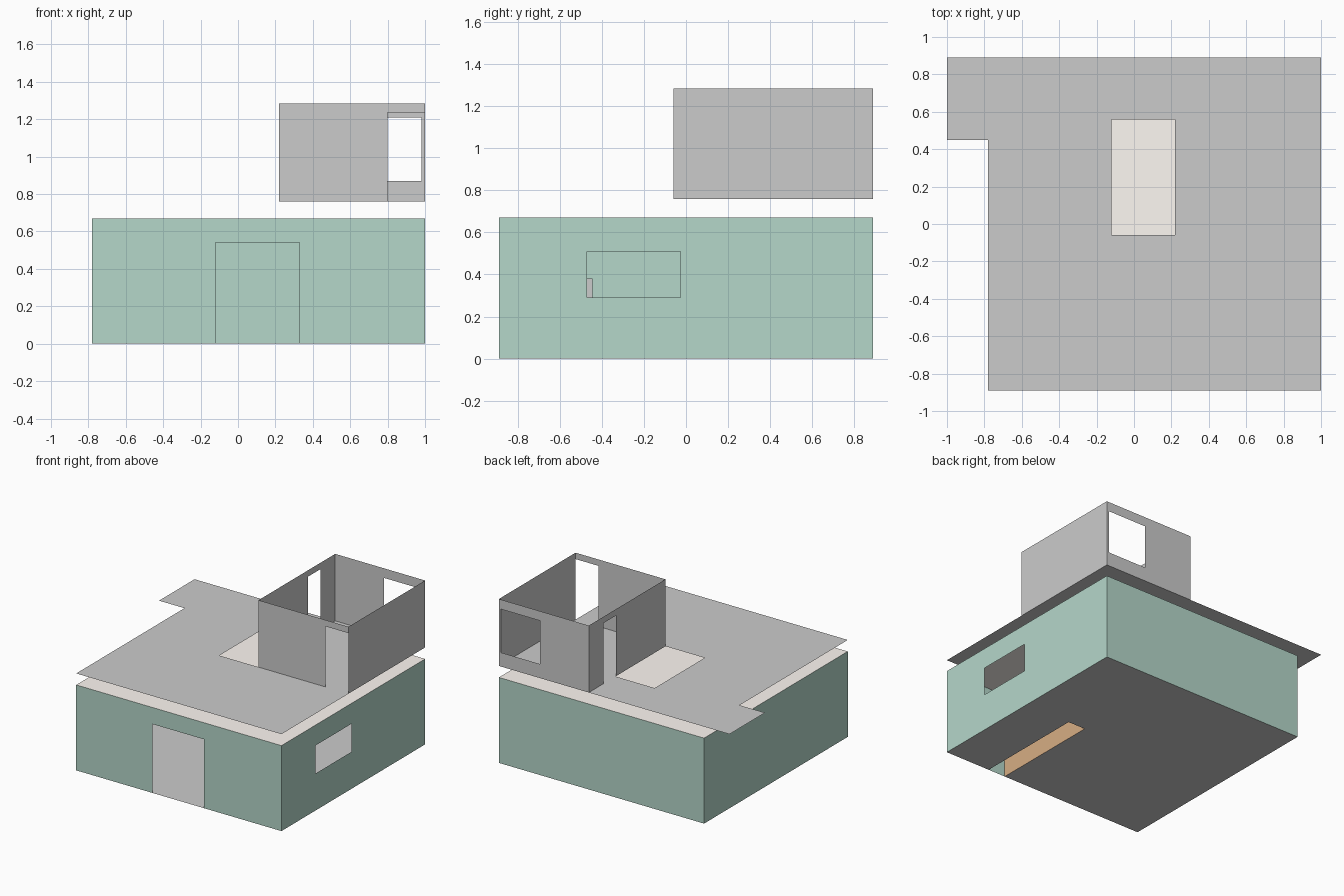
import bpy

if "Cube" in bpy.data.objects:
    bpy.data.objects.remove(bpy.data.objects["Cube"])

def material(name, rgb):
    m = bpy.data.materials.new(name)
    m.diffuse_color = (*rgb, 1)
    m.use_nodes = True
    m.node_tree.nodes["Principled BSDF"].inputs["Base Color"].default_value = m.diffuse_color
    return m

GREEN = material("green_paint", (0.46, 0.68, 0.59))
CREAM = material("cream_ceiling", (1.0, 0.95, 0.90))
ORANGE = material("orange_wood", (0.68, 0.42, 0.23))

def panel(name, axis, pos, u, v, holes=(), mat=None):
    """Flat sheet at axis=pos spanning u and v, minus rectangles (u0, u1, v0, v1)."""
    us = sorted({*u, *(c for h in holes for c in h[:2])})
    vs = sorted({*v, *(c for h in holes for c in h[2:])})

    def place(a, b):
        p = [a, b]
        p.insert("xyz".index(axis), pos)
        return tuple(p)

    verts = [place(a, b) for b in vs for a in us]
    n, faces = len(us), []
    for j in range(len(vs) - 1):
        for i in range(n - 1):
            a, b = (us[i] + us[i + 1]) / 2, (vs[j] + vs[j + 1]) / 2
            if any(h[0] < a < h[1] and h[2] < b < h[3] for h in holes):
                continue
            k = j * n + i
            f = (k, k + 1, k + n + 1, k + n)
            faces.append(f[::-1] if axis == "y" else f)
    mesh = bpy.data.meshes.new(name)
    mesh.from_pydata(verts, [], faces)
    if mat:
        mesh.materials.append(mat)
    ob = bpy.data.objects.new(name, mesh)
    bpy.context.collection.objects.link(ob)
    return ob

L, R, F, B = -0.78, 1.0, -0.89, 0.89      # house footprint
H, S, T = 0.67, 0.76, 1.285               # ceiling, upper floor, upper wall top
C0, C1, CH = 0.46, 0.61, 0.22             # counter depth range and height

# Ground storey: floor open under the counter, green walls, cream ceiling
panel("ground_floor", "z", 0, (L, R), (F, B), [(C0, C1, F, 0)])
panel("front_wall", "y", F, (L, R), (0, H), [(-0.12, 0.33, 0, 0.54)], GREEN)
panel("back_wall", "y", B, (L, R), (0, H), mat=GREEN)
panel("left_wall", "x", L, (F, B), (0, H), mat=GREEN)
panel("right_wall", "x", R, (F, B), (0, H), [(-0.47, -0.025, 0.29, 0.51)], GREEN)
panel("ceiling", "z", H, (L, R), (F, B), mat=CREAM)

# Upper floor with corner notch and stairwell opening
panel("upper_floor", "z", S, (-1, R), (F, B),
      [(-1, L, F, 0.45), (-0.12, 0.22, -0.06, 0.56)])

# Upper room, open at the top
panel("room_front_wall", "y", -0.06, (0.22, R), (S, T), [(0.80, R, S, 1.235)])
panel("room_back_wall", "y", B, (0.22, R), (S, T), [(0.645, 0.98, 0.87, 1.21)])
panel("room_left_wall", "x", 0.22, (-0.06, B), (S, T), [(0.55, 0.71, S, 1.235)])
panel("room_right_wall", "x", R, (-0.06, B), (S, T))

# Orange counter inside, with a raised grey half
for name, x in (("counter_left_side", C0), ("counter_right_side", C1)):
    panel(name, "x", x, (F, 0), (0, CH), mat=ORANGE)
panel("counter_end", "y", 0, (C0, C1), (0, CH), mat=ORANGE)
panel("counter_top", "z", CH, (C0, C1), (-0.445, 0), mat=ORANGE)
for name, x in (("cabinet_left_side", C0), ("cabinet_right_side", C1)):
    panel(name, "x", x, (F, -0.445), (CH, 0.38))
panel("cabinet_end", "y", -0.445, (C0, C1), (CH, 0.38))
panel("cabinet_top", "z", 0.38, (C0, C1), (F, -0.445))
